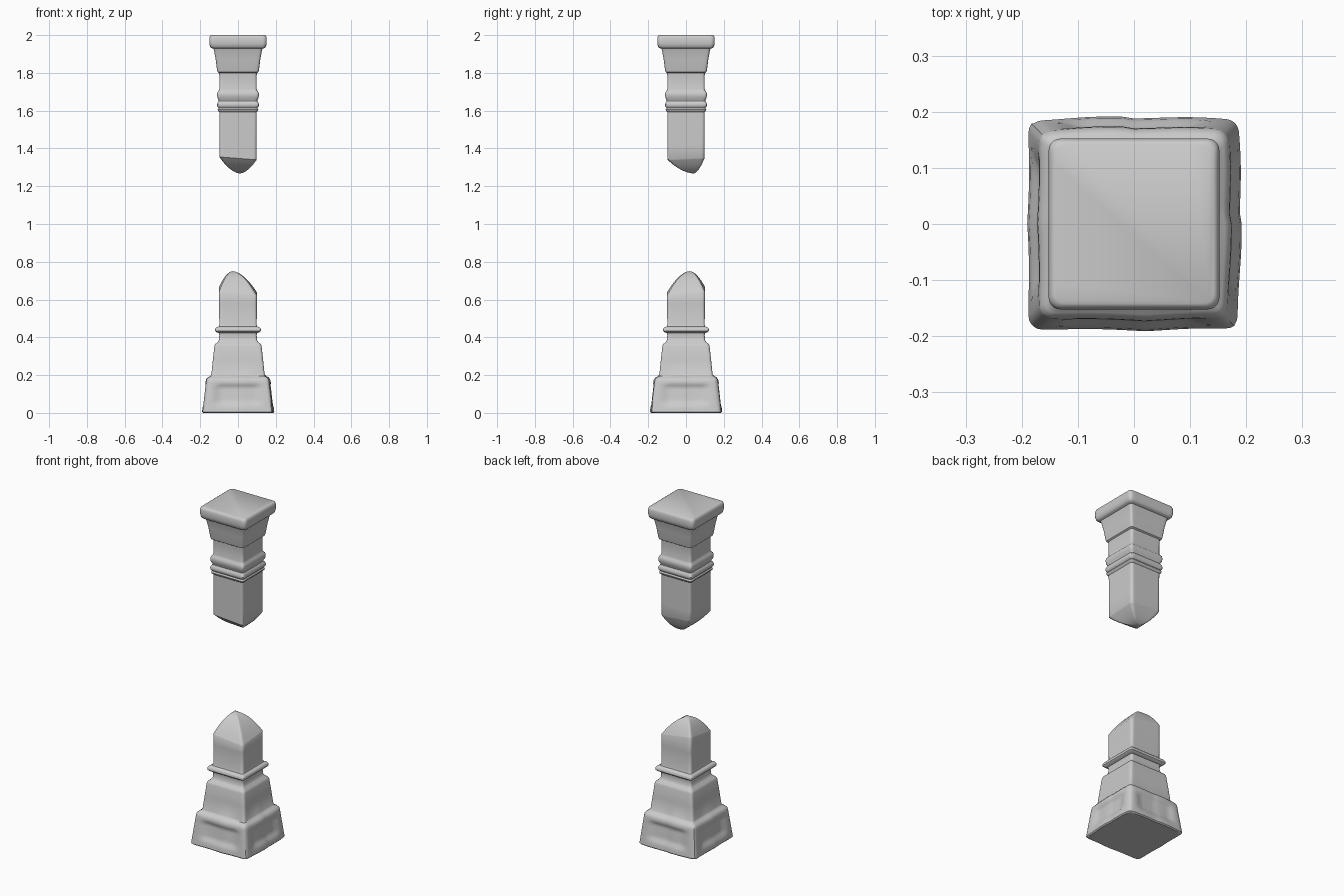
import bpy, bmesh, math
from mathutils import Vector

if "Cube" in bpy.data.objects:
    bpy.data.objects.remove(bpy.data.objects["Cube"])

SIDE, ARC = 16, 5   # points along each flat side / each rounded corner


def square_ring(w, r):
    """Rounded square outline of half width w and corner radius r."""
    pts = []
    for q in range(4):
        a0 = q * math.pi / 2
        c, s = math.cos(a0), math.sin(a0)
        k = w - r
        local = [(w, -k + 2 * k * i / SIDE) for i in range(SIDE)]
        for i in range(ARC):
            a = math.pi / 2 * i / ARC
            local.append((k + r * math.cos(a), k + r * math.sin(a)))
        pts += [(x * c - y * s, x * s + y * c) for x, y in local]
    return pts


def smoothstep(a, b, t):
    t = max(0, min(1, (t - a) / (b - a)))
    return t * t * (3 - 2 * t)


def base_wear(x, y, z):
    """Sunken panels and hand-hewn waviness on the plinth block."""
    if z > 0.2:
        return x, y
    w = max(abs(x), abs(y))
    on_x = abs(x) >= abs(y)
    u = y if on_x else x
    d = 0.012 * (1 - smoothstep(0.09, 0.135, abs(u)))
    d *= smoothstep(0.03, 0.065, z) * (1 - smoothstep(0.135, 0.155, z))
    bulge = 0.004 * math.cos(u * 9) - 0.003 + 0.002 * math.sin(u * 25 + 2 * (x > 0) + 3 * (y > 0))
    f = 1 + (bulge - d) / w
    return (x * f, y) if on_x else (x, y * f)


def broken_column(name, profile, corners, apex, wear=None):
    """Loft square sections from the flat end to a broken, faceted tip."""
    bm = bmesh.new()
    rings = []

    def add(coords):
        ring = [bm.verts.new(c) for c in coords]
        if rings:
            n = len(ring)
            for i in range(n):
                j = (i + 1) % n
                bm.faces.new((rings[-1][i], rings[-1][j], ring[j], ring[i]))
        rings.append(ring)

    for w, z, r in profile:
        pts = square_ring(w, r)
        add([(*(wear(x, y, z) if wear else (x, y)), z) for x, y in pts])
    bm.faces.new(rings[0])

    # Tip: edge heights blend between the corners, then curve in to the apex
    w, _, r = profile[-1]
    fl, fr, bl, br = corners
    edge = []
    for x, y in square_ring(w, r):
        u, v = (x / w + 1) / 2, (y / w + 1) / 2
        edge.append(Vector((x, y, (fl * (1 - u) + fr * u) * (1 - v) + (bl * (1 - u) + br * u) * v)))
    ax = Vector(apex)
    for s in (1, 0.97, 0.92, 0.85, 0.75, 0.63, 0.5, 0.37, 0.24, 0.12, 0.05):
        row = []
        for p in edge:
            q = ax.lerp(p, s)
            q.z = p.z + (ax.z - p.z) * (1 - s ** 1.8)
            row.append(q)
        add(row)
    tip = bm.verts.new(apex)
    for i, v in enumerate(rings[-1]):
        bm.faces.new((v, rings[-1][(i + 1) % len(rings[-1])], tip))

    bmesh.ops.recalc_face_normals(bm, faces=bm.faces)
    mesh = bpy.data.meshes.new(name)
    bm.to_mesh(mesh)
    bm.free()
    ob = bpy.data.objects.new(name, mesh)
    bpy.context.collection.objects.link(ob)
    bpy.context.view_layer.objects.active = ob
    ob.select_set(True)
    bpy.ops.object.shade_smooth_by_angle(angle=math.radians(40))
    ob.select_set(False)


# Lower stump: plinth with panels, tapered block, neck, collar, shaft
plinth = [(0.183, 0, 0.025), (0.189, 0.006, 0.025)]
for i in range(1, 15):
    t = i / 14
    plinth.append((0.189 - 0.019 * t, 0.006 + 0.162 * t, 0.025))
lower = plinth + [
    (0.167, 0.178, 0.022), (0.159, 0.188, 0.02), (0.147, 0.194, 0.016), (0.141, 0.203, 0.014),
    (0.133, 0.28, 0.014), (0.125, 0.353, 0.014), (0.121, 0.364, 0.014), (0.108, 0.374, 0.012),
    (0.101, 0.386, 0.012), (0.099, 0.41, 0.012), (0.101, 0.423, 0.012), (0.115, 0.427, 0.01),
    (0.121, 0.433, 0.01), (0.121, 0.444, 0.01), (0.116, 0.452, 0.01), (0.102, 0.457, 0.01),
    (0.099, 0.466, 0.014), (0.1, 0.58, 0.016)]
broken_column("lower_pillar_stump", lower, (0.64, 0.62, 0.67, 0.64),
              (-0.03, 0.02, 0.75), base_wear)

# Upper stump: capital slab, flared bell, neck, two rolls, hanging shaft
upper = [
    (0.142, 2.0, 0.02), (0.148, 1.996, 0.02), (0.152, 1.985, 0.02), (0.152, 1.955, 0.02),
    (0.148, 1.938, 0.02), (0.142, 1.932, 0.02), (0.13, 1.928, 0.016), (0.126, 1.915, 0.014),
    (0.118, 1.87, 0.014), (0.111, 1.815, 0.014), (0.108, 1.804, 0.014), (0.1, 1.799, 0.014),
    (0.099, 1.785, 0.014), (0.099, 1.715, 0.014), (0.102, 1.706, 0.014), (0.109, 1.698, 0.014),
    (0.111, 1.685, 0.014), (0.109, 1.667, 0.014), (0.103, 1.658, 0.014), (0.102, 1.652, 0.014),
    (0.108, 1.643, 0.014), (0.112, 1.633, 0.014), (0.11, 1.622, 0.014), (0.103, 1.614, 0.014),
    (0.108, 1.606, 0.014), (0.106, 1.599, 0.014), (0.099, 1.593, 0.014), (0.099, 1.42, 0.016)]
broken_column("upper_pillar_stump", upper, (1.355, 1.34, 1.365, 1.35), (0.01, 0.04, 1.268))
